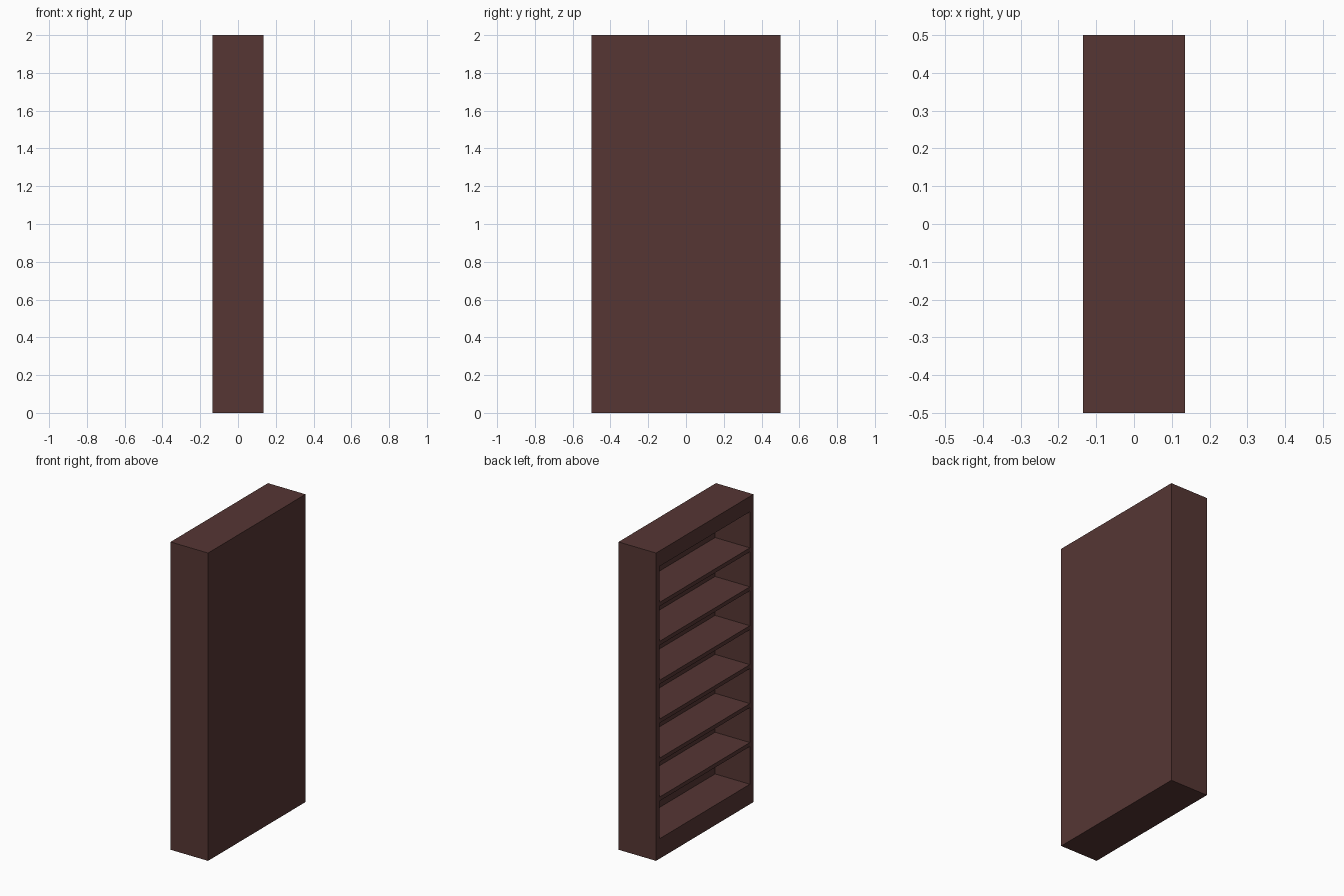
import bpy

if "Cube" in bpy.data.objects:
    bpy.data.objects.remove(bpy.data.objects["Cube"])

W, D, H = 1.0, 0.27, 2.0          # width (y), depth (x), height
SIDE, BACK, SHELF = 0.037, 0.02, 0.026
TOP, BASE = 0.10, 0.13

wood = bpy.data.materials.new("dark brown wood")
wood.diffuse_color = (0.093, 0.037, 0.034, 1)
wood.use_nodes = True
wood.node_tree.nodes["Principled BSDF"].inputs["Base Color"].default_value = wood.diffuse_color


def box(name, lo, hi):
    """Axis-aligned board between two corners."""
    c = [(a + b) / 2 for a, b in zip(lo, hi)]
    bpy.ops.mesh.primitive_cube_add(size=1, location=c)
    ob = bpy.context.object
    ob.name = name
    ob.scale = [b - a for a, b in zip(lo, hi)]
    bpy.ops.object.transform_apply(location=True, rotation=False, scale=True)
    ob.data.materials.append(wood)
    return ob


# Solid carcass
case = box("bookcase", (-D / 2, -W / 2, 0), (D / 2, W / 2, H))

# Compartments, open towards -x; shelf tops are evenly spaced above the base
floors = [BASE] + [0.401 + 0.253 * i for i in range(6)]
ceilings = [z - SHELF for z in floors[1:]] + [H - TOP]
for i, (z0, z1) in enumerate(zip(floors, ceilings)):
    cut = box("compartment_cutter_%d" % (i + 1),
              (-D / 2 - 0.1, -W / 2 + SIDE, z0),
              (D / 2 - BACK, W / 2 - SIDE, z1))
    mod = case.modifiers.new("compartment", 'BOOLEAN')
    mod.operation = 'DIFFERENCE'
    mod.solver = 'EXACT'
    mod.object = cut
    cut.hide_render = True
    cut.hide_set(True)
